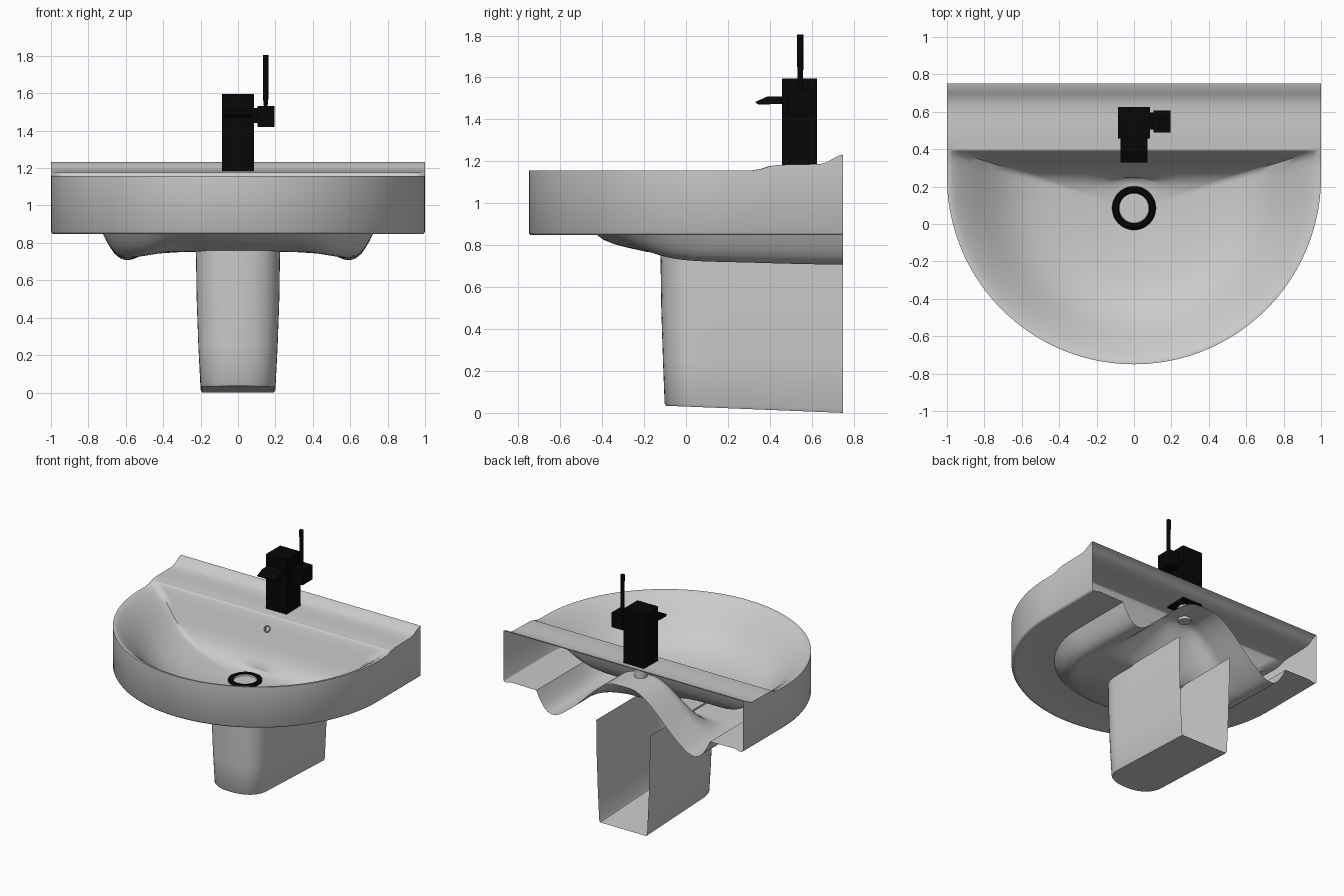
import bpy, bmesh, math
from mathutils import Vector

if "Cube" in bpy.data.objects:
    bpy.data.objects.remove(bpy.data.objects["Cube"])

black = bpy.data.materials.new("black_metal")
black.diffuse_color = (0.002, 0.002, 0.002, 1)
black.use_nodes = True
black.node_tree.nodes["Principled BSDF"].inputs["Base Color"].default_value = black.diffuse_color


def finish(name, bm, mat=None, angle=35):
    bmesh.ops.remove_doubles(bm, verts=bm.verts, dist=0.0005)
    bmesh.ops.recalc_face_normals(bm, faces=bm.faces)
    me = bpy.data.meshes.new(name)
    bm.to_mesh(me)
    bm.free()
    ob = bpy.data.objects.new(name, me)
    bpy.context.collection.objects.link(ob)
    if mat:
        me.materials.append(mat)
    bpy.ops.object.select_all(action='DESELECT')
    ob.select_set(True)
    bpy.context.view_layer.objects.active = ob
    bpy.ops.object.shade_smooth_by_angle(angle=math.radians(angle))
    return ob


def sheet(bm, rows, closed=False):
    """Skin a grid of points; closed joins each row end to start."""
    vs = [[bm.verts.new(p) for p in r] for r in rows]
    n = len(rows[0])
    for a, b in zip(vs, vs[1:]):
        for i in range(n if closed else n - 1):
            j = (i + 1) % n
            bm.faces.new((a[i], a[j], b[j], b[i]))
    return vs


def lookup(table, t):
    """Linear interpolation through sorted (t, value) pairs."""
    if t <= table[0][0]:
        return table[0][1]
    for (a, u), (b, v) in zip(table, table[1:]):
        if t <= b:
            return u + (v - u) * (t - a) / (b - a)
    return table[-1][1]


def smooth(a, b, t):
    t = min(1, max(0, (t - a) / (b - a)))
    return t * t * (3 - 2 * t)


def box(name, lo, hi, mat):
    bm = bmesh.new()
    bmesh.ops.create_cube(bm, size=1)
    for v in bm.verts:
        v.co = [lo[k] + (v.co[k] + 0.5) * (hi[k] - lo[k]) for k in range(3)]
    return finish(name, bm, mat)


def lathe(name, profile, centre, mat=None, closed=False, n=40):
    bm = bmesh.new()
    if closed:
        profile = profile + profile[:1]
    rows = [[Vector((r * math.cos(2 * math.pi * i / n), r * math.sin(2 * math.pi * i / n), z)) + Vector(centre)
             for i in range(n)] for r, z in profile]
    sheet(bm, rows, True)
    return finish(name, bm, mat)


# basin: rim height along y, then deck, bowl and side wall
RIM = [(-0.75, 1.157), (0.32, 1.157), (0.36, 1.163), (0.4, 1.177), (0.44, 1.183), (0.64, 1.187),
       (0.67, 1.195), (0.7, 1.212), (0.73, 1.228), (0.75, 1.232)]
DECK_Y = [0.4, 0.44, 0.5, 0.58, 0.64, 0.67, 0.7, 0.73, 0.75]
XS = [-1 + i / 16 for i in range(33)]
ARC = [(math.cos(a), 0.25 - math.sin(a)) for a in (math.pi * i / 72 for i in range(73))]
FRONT = [(1, 0.4), (1, 0.36), (1, 0.32)] + ARC + [(-1, 0.32), (-1, 0.36), (-1, 0.4)]
BACK_R = [(1, y) for y in reversed(DECK_Y[1:])]
BACK_L = [(-1, y) for y in DECK_Y[1:]]
OUTLINE = BACK_R + FRONT + BACK_L

bm = bmesh.new()
sheet(bm, [[(x, y, lookup(RIM, y)) for x in XS] for y in DECK_Y])

BOWL = [(0.08, 0.0), (0.2, 0.02), (0.3, 0.045), (0.4, 0.08), (0.5, 0.13), (0.6, 0.215), (0.68, 0.33),
        (0.75, 0.47), (0.82, 0.65), (0.88, 0.80), (0.93, 0.91), (0.965, 0.975), (0.985, 1.0), (1.0, 1.0)]
loop = FRONT + [(x, 0.4) for x in XS[1:-1]]
DRAIN = Vector((0, 0.085))
FLOOR = 0.8
rows = []
for s, p in reversed(BOWL):
    row = []
    round_off = 1 - smooth(0.05, 0.55, s)      # loops turn circular near the drain
    for x, y in loop:
        d = Vector((x, y)) - DRAIN
        q = DRAIN + d.lerp(d.normalized() * 0.75, round_off) * s
        row.append((q.x, q.y, FLOOR + (lookup(RIM, y) - FLOOR) * p))
    rows.append(row)
sheet(bm, rows, True)


def inset(x, y, k, ky=None):
    return (x * k, 0.27 + (y - 0.27) * (ky or k) if y < 0.27 else y)


# side wall with a small turned-in lower lip
sheet(bm, [[(x, y, lookup(RIM, y)) for x, y in OUTLINE],
           [(x, y, 0.86) for x, y in OUTLINE],
           [(*inset(x, y, 0.992), 0.848) for x, y in OUTLINE],
           [(*inset(x, y, 0.97), 0.848) for x, y in OUTLINE],
           [(*inset(x, y, 0.93), 0.858) for x, y in OUTLINE],
           [(*inset(x, y, 0.725, 0.69), 0.855) for x, y in OUTLINE]])
finish("basin", bm, angle=60)

# underside shell, with two lobes and an arch that clears the plumbing
DROP = [(0, 0), (0.03, 0.045), (0.06, 0.08), (0.09, 0.11), (0.13, 0.133), (0.17, 0.143), (0.21, 0.141),
        (0.25, 0.136), (0.35, 0.12), (0.6, 0.108), (1, 0.105)]
DROP_FRONT = [(0, 0), (0.06, 0.03), (0.13, 0.05), (0.21, 0.065), (0.35, 0.087), (0.5, 0.1), (0.7, 0.108), (1, 0.11)]
TS = [0, 0.03, 0.06, 0.09, 0.13, 0.17, 0.21, 0.25] + [0.25 + 0.05 * i for i in range(1, 16)]
path = [(1, 0.75 - 0.025 * i) for i in range(20)] + ARC + [(-1, 0.275 + 0.025 * i) for i in range(20)]
bm = bmesh.new()
rows = []
for t in TS:
    row = []
    for x, y in path:
        px, py = inset(x, y, 0.725, 0.69)
        qx, qy = px * (1 - t), py + (max(y, 0.27) - py) * t
        side = smooth(0.4, 1.0, abs(x)) if y < 0.25 else 1
        drop = lookup(DROP, t) * side * (0.93 + 0.1 * smooth(0, 0.75, qy)) + lookup(DROP_FRONT, t) * (1 - side)
        arch = 0.33 * (1 - smooth(0.06, 0.58, abs(qx))) * smooth(0.24, 0.5, qy)
        row.append((qx, qy, 0.855 - drop + arch))
    rows.append(row)
sheet(bm, rows)
finish("basin_underside", bm, angle=60)


# pedestal shroud: open at the back and top, closed sloping foot
def u_section(w, front, z0, slope):
    pts = [(w, 0.75), (w, 0.45), (w, 0.2)]
    for i in range(25):
        a = math.pi * i / 24
        c, s = math.cos(a), math.sin(a)
        pts.append((w * math.copysign(abs(c) ** 0.85, c), 0.07 - (0.07 - front) * max(s, 0) ** 0.85))
    pts += [(-w, 0.2), (-w, 0.45), (-w, 0.75)]
    return [(x, y, z0 - slope * (y - front) / (0.75 - front)) for x, y in pts]


bm = bmesh.new()
vs = sheet(bm, [u_section(0.225, -0.122, 0.765, 0), u_section(0.221, -0.118, 0.5, 0),
                u_section(0.212, -0.11, 0.25, 0), u_section(0.2, -0.102, 0.045, 0.03),
                u_section(0.193, -0.095, 0.034, 0.034)])
bm.faces.new(vs[-1])
finish("pedestal", bm)

# drain ring and waste pipe
lathe("drain_ring", [(0.118, 0.795), (0.116, 0.815), (0.105, 0.822), (0.088, 0.82), (0.081, 0.81), (0.081, 0.795)],
      (*DRAIN, 0), black, True)
lathe("drain_pipe", [(0.081, 0.812), (0.079, 0.803), (0.001, 0.802)], (*DRAIN, 0))

# overflow hole collar on the back slope of the bowl
ov = lathe("overflow", [(0.026, 0.006), (0.022, 0.01), (0.018, 0.006), (0.018, -0.03), (0.001, -0.03)],
           (0, 0, 0), n=20)
ov.location = (0, 0.353, 1.09)
ov.rotation_euler = (math.radians(62), 0, 0)

# tap body, tail, spout and side handle
box("tap_body", (-0.085, 0.458, 1.172), (0.085, 0.625, 1.595), black)
lathe("tap_tail", [(0.001, 1.06), (0.045, 1.06), (0.045, 1.175)], (0, 0.54, 0), n=24)
bm = bmesh.new()
side = [(0.47, 1.475), (0.345, 1.47), (0.33, 1.483), (0.39, 1.51), (0.47, 1.51)]
ends = sheet(bm, [[(x, y, z) for y, z in side] for x in (-0.072, 0.072)], True)
for e in ends:
    bm.faces.new(e)
finish("tap_spout", bm, black, 20)
box("handle_neck", (0.08, 0.505, 1.44), (0.11, 0.595, 1.52), black)
box("handle_block", (0.103, 0.49, 1.42), (0.195, 0.608, 1.532), black)
lathe("handle_lever", [(0.001, 1.53), (0.01, 1.53), (0.014, 1.57), (0.015, 1.805), (0.001, 1.805)],
      (0.148, 0.545, 0), black, n=16)
